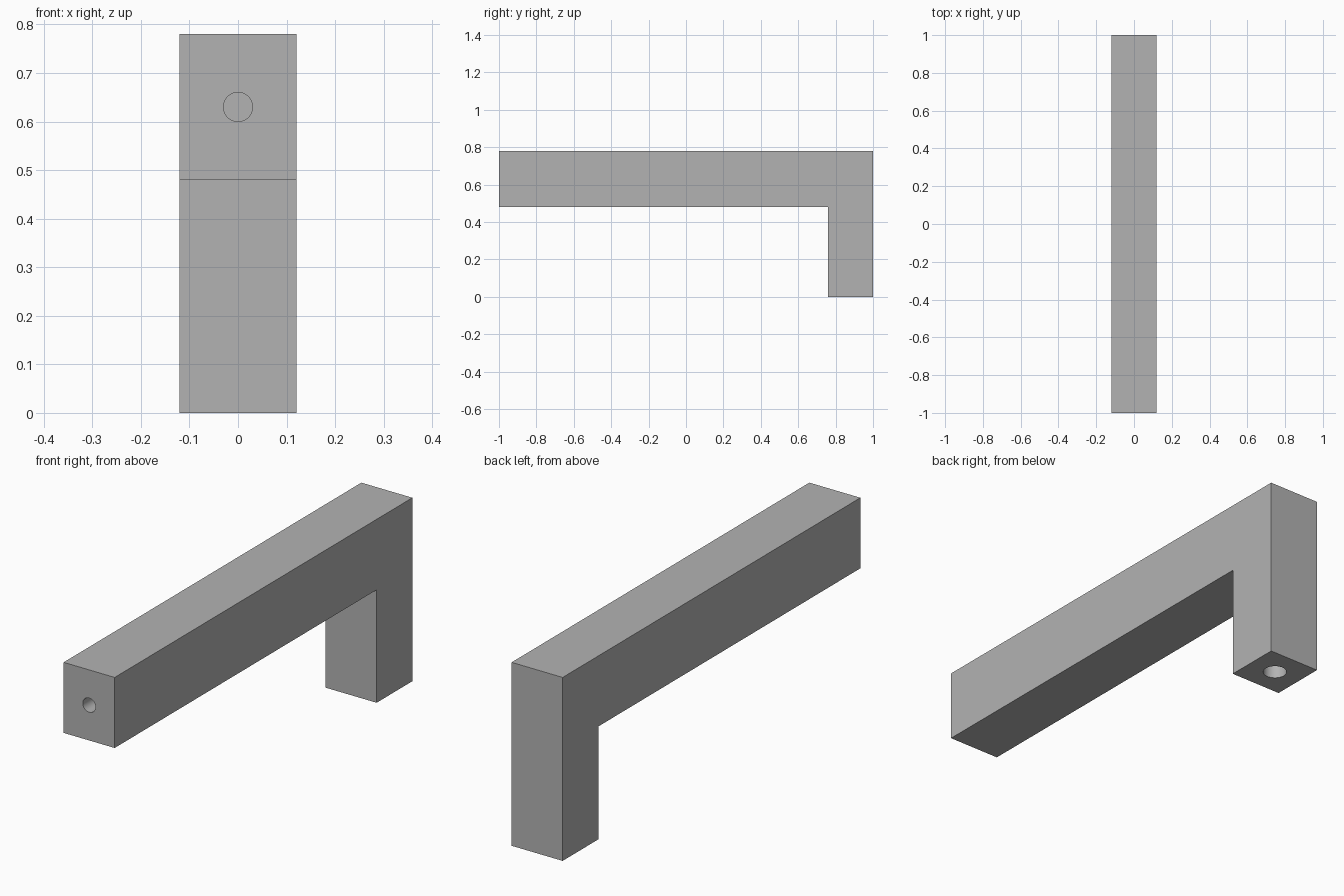
import bpy
import bmesh
from math import radians

cube = bpy.data.objects.get("Cube")
if cube:
    bpy.data.objects.remove(cube, do_unlink=True)

# Dimensions
HALF_WIDTH = 0.12
HEIGHT = 0.78
BEAM_BOTTOM = 0.48
LEG_FRONT = 0.76
HOLE_DEPTH = 0.25

grey = bpy.data.materials.new("satin grey")
grey.use_nodes = True
colour = (0.45, 0.45, 0.45, 1)
grey.diffuse_color = colour
grey.node_tree.nodes["Principled BSDF"].inputs["Base Color"].default_value = colour


def extruded_profile(name, outline):
    """Extrude a (y, z) outline across the width."""
    bm = bmesh.new()
    face = bm.faces.new([bm.verts.new((-HALF_WIDTH, y, z)) for y, z in outline])
    result = bmesh.ops.extrude_face_region(bm, geom=[face])
    verts = [v for v in result["geom"] if isinstance(v, bmesh.types.BMVert)]
    bmesh.ops.translate(bm, vec=(2 * HALF_WIDTH, 0, 0), verts=verts)
    bmesh.ops.recalc_face_normals(bm, faces=bm.faces)
    mesh = bpy.data.meshes.new(name)
    bm.to_mesh(mesh)
    bm.free()
    mesh.materials.append(grey)
    obj = bpy.data.objects.new(name, mesh)
    bpy.context.collection.objects.link(obj)
    return obj


def drill(obj, centre, radius, rotation=(0, 0, 0)):
    """Cut a blind round hole centred on a surface point."""
    bpy.ops.mesh.primitive_cylinder_add(vertices=48, radius=radius, depth=2 * HOLE_DEPTH,
                                        location=centre, rotation=rotation)
    cutter = bpy.context.object
    cutter.name = "hole_cutter"
    cutter.hide_render = True
    cutter.data.materials.append(grey)
    cut = obj.modifiers.new("screw hole", "BOOLEAN")
    cut.operation = "DIFFERENCE"
    cut.solver = "EXACT"
    cut.object = cutter
    bpy.context.view_layer.objects.active = obj
    bpy.ops.object.modifier_apply(modifier=cut.name)
    bpy.data.objects.remove(cutter, do_unlink=True)


# Bar handle: long beam with a leg turned down at the back
handle = extruded_profile("bar_handle", [
    (-1, BEAM_BOTTOM), (LEG_FRONT, BEAM_BOTTOM), (LEG_FRONT, 0),
    (1, 0), (1, HEIGHT), (-1, HEIGHT)])

# Screw holes in the beam end and the leg foot
drill(handle, (0, -1, (BEAM_BOTTOM + HEIGHT) / 2), 0.03, (radians(90), 0, 0))
drill(handle, (0, (LEG_FRONT + 1) / 2, 0), 0.047)

bpy.ops.object.select_all(action="DESELECT")
handle.select_set(True)
bpy.context.view_layer.objects.active = handle
bpy.ops.object.shade_smooth_by_angle(angle=radians(30))
